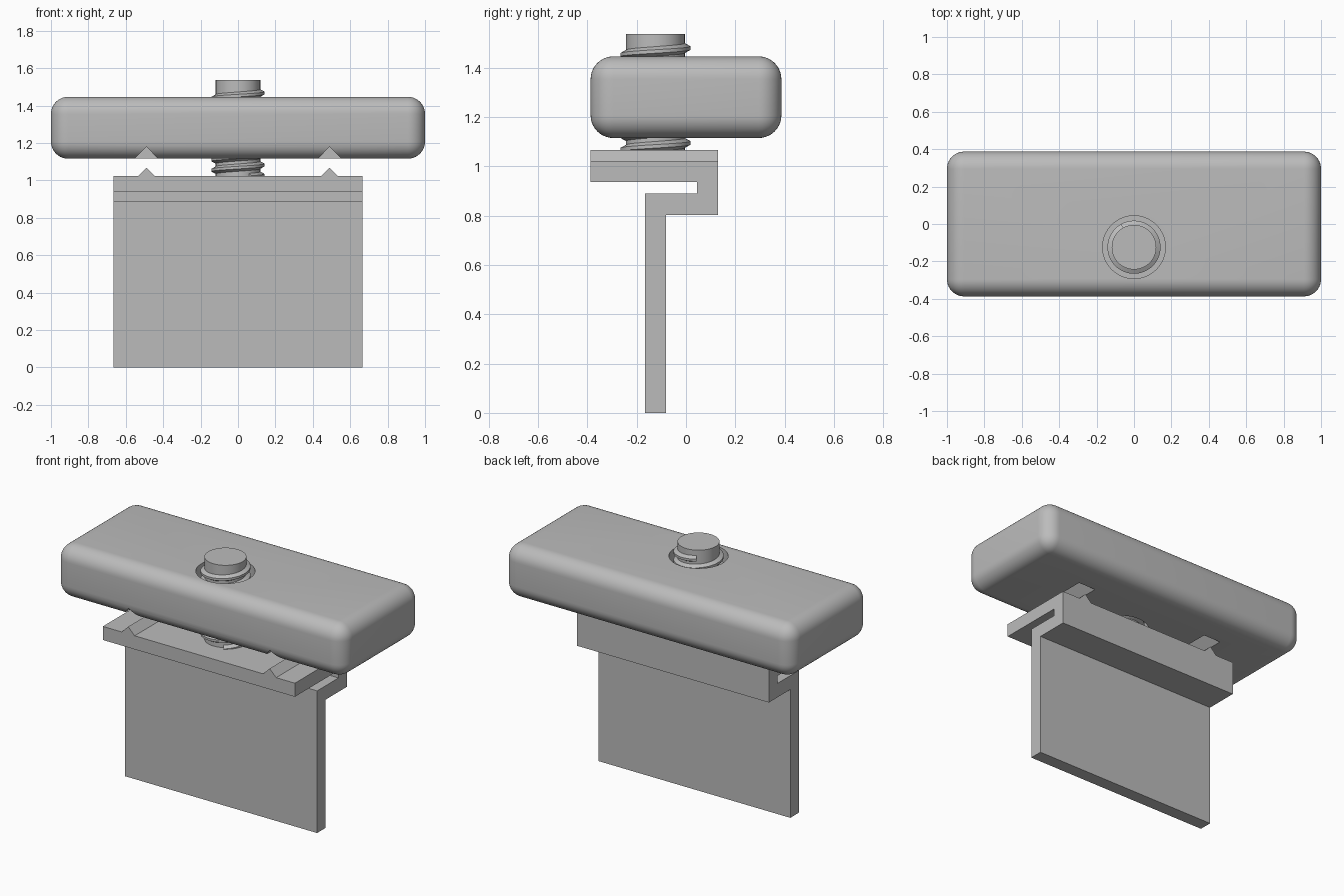
import bpy, bmesh, math
from mathutils import Vector

cube = bpy.data.objects.get("Cube")
if cube:
    bpy.data.objects.remove(cube, do_unlink=True)

# Single grey finish
GREY = (0.5, 0.5, 0.5, 1)
mat = bpy.data.materials.new("plain grey")
mat.use_nodes = True
mat.diffuse_color = GREY
mat.node_tree.nodes["Principled BSDF"].inputs["Base Color"].default_value = GREY

SCREW_Y = -0.124
RIDGE_X = 0.49


def make_object(name, bm):
    bmesh.ops.recalc_face_normals(bm, faces=bm.faces)
    mesh = bpy.data.meshes.new(name)
    bm.to_mesh(mesh)
    bm.free()
    obj = bpy.data.objects.new(name, mesh)
    mesh.materials.append(mat)
    bpy.context.collection.objects.link(obj)
    return obj


def prism(name, points, extrusion):
    """Extrude a closed outline along a vector."""
    bm = bmesh.new()
    face = bm.faces.new([bm.verts.new(p) for p in points])
    out = bmesh.ops.extrude_face_region(bm, geom=[face])
    moved = [v for v in out["geom"] if isinstance(v, bmesh.types.BMVert)]
    bmesh.ops.translate(bm, verts=moved, vec=extrusion)
    return make_object(name, bm)


def cylinder(name, radius, z0, z1, sides=64):
    ring = [(radius * math.cos(math.tau * i / sides),
             SCREW_Y + radius * math.sin(math.tau * i / sides), z0) for i in range(sides)]
    return prism(name, ring, (0, 0, z1 - z0))


def triangle(name, x, half, z, height, y0, y1):
    """Triangular bar running front to back."""
    pts = [(x - half, y0, z), (x + half, y0, z), (x, y0, z + height)]
    return prism(name, pts, (0, y1 - y0, 0))


def activate(obj):
    bpy.ops.object.select_all(action="DESELECT")
    obj.select_set(True)
    bpy.context.view_layer.objects.active = obj


def smooth(obj, angle=30):
    activate(obj)
    bpy.ops.object.shade_smooth_by_angle(angle=math.radians(angle))


def cut(obj, cutter):
    activate(obj)
    mod = obj.modifiers.new("cut", "BOOLEAN")
    mod.operation = "DIFFERENCE"
    mod.solver = "EXACT"
    mod.object = cutter
    bpy.ops.object.modifier_apply(modifier=mod.name)
    bpy.data.objects.remove(cutter, do_unlink=True)


# Folded bracket: top plate, hook and hanging web
outline = [(-0.387, 1.022), (0.13, 1.022), (0.13, 0.803), (-0.082, 0.803), (-0.082, 0),
           (-0.167, 0), (-0.167, 0.89), (0.045, 0.89), (0.045, 0.937), (-0.387, 0.937)]
prism("bracket", [(-0.665, y, z) for y, z in outline], (1.33, 0, 0))

# Locating ridges on the plate
for side, x in (("left", RIDGE_X), ("right", -RIDGE_X)):
    triangle(side + "_ridge", x, 0.045, 1.022, 0.045, -0.387, 0.13)

# Rounded clamp bar
bm = bmesh.new()
bmesh.ops.create_cube(bm, size=1)
bmesh.ops.scale(bm, vec=(2, 0.774, 0.331), verts=bm.verts)
bmesh.ops.translate(bm, vec=(0, 0, 1.281), verts=bm.verts)
bmesh.ops.bevel(bm, geom=bm.edges[:], offset=0.092, segments=10, profile=0.5,
                affect="EDGES", clamp_overlap=True)
bar = make_object("clamp_bar", bm)

# Screw hole and blind grooves that receive the ridges
cut(bar, cylinder("hole_cutter", 0.168, 1.0, 1.6))
for x in (RIDGE_X, -RIDGE_X):
    base = 1.0
    slope = 0.065 / 0.067
    apex = 1.18
    cut(bar, triangle("groove_cutter", x, (apex - base) * slope, base, apex - base, -0.5, 0.145))
smooth(bar)

# Screw core
smooth(cylinder("screw_core", 0.119, 1.0, 1.537))

# Helical thread: trapezoid section swept around the core
PITCH, STEPS, TOP = 0.055, 48, 1.485
section = [(0.115, -0.022), (0.142, -0.007), (0.142, 0.007), (0.115, 0.022)]
turns = 8.5
total = int(turns * STEPS)
bm = bmesh.new()
previous = None
for i in range(total + 1):
    angle = math.radians(120) - math.tau * i / STEPS
    z = TOP - PITCH * i / STEPS
    ring = [bm.verts.new(Vector((r * math.cos(angle), SCREW_Y + r * math.sin(angle), z + dz)))
            for r, dz in section]
    if previous:
        for k in range(4):
            n = (k + 1) % 4
            bm.faces.new((previous[k], previous[n], ring[n], ring[k]))
    else:
        bm.faces.new(ring)
    previous = ring
bm.faces.new(previous)
smooth(make_object("screw_thread", bm))
